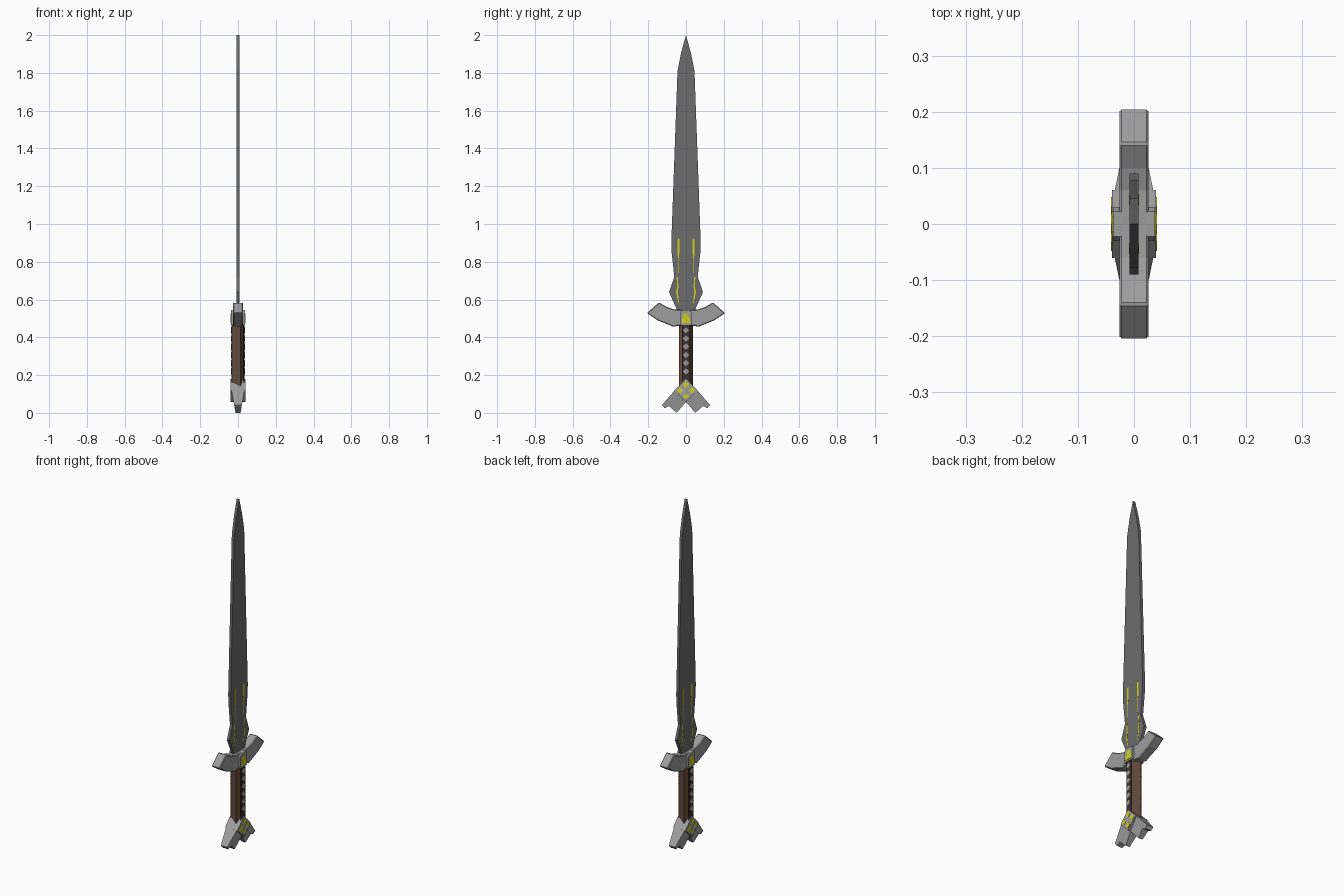
import bpy
import bmesh
import math

cube = bpy.data.objects.get("Cube")
if cube:
    bpy.data.objects.remove(cube, do_unlink=True)


def material(name, rgb, rough=0.6):
    m = bpy.data.materials.new(name)
    m.use_nodes = True
    m.diffuse_color = (*rgb, 1)
    bsdf = m.node_tree.nodes["Principled BSDF"]
    bsdf.inputs["Base Color"].default_value = (*rgb, 1)
    bsdf.inputs["Roughness"].default_value = rough
    return m


STEEL = material("dark steel", (0.15, 0.15, 0.15))
SILVER = material("silver grey", (0.34, 0.34, 0.34))
LEATHER = material("brown leather", (0.13, 0.07, 0.045))
STRAP = material("dark leather", (0.045, 0.03, 0.025))
GOLD = material("yellow inlay", (0.65, 0.65, 0.01))


def symmetric(half):
    """Close a half outline (y >= 0) with its mirror image."""
    return half + [(-y, z) for y, z in reversed(half) if y > 0]


def flip(outline):
    return [(-y, z) for y, z in outline]


def diamond(y, z, r):
    return [(y + r, z), (y, z + r), (y - r, z), (y, z - r)]


def add_prism(bm, outline, near, far):
    """Extrude a (y, z) outline along x; near and far give x from (y, z)."""
    a = [bm.verts.new((near(y, z), y, z)) for y, z in outline]
    b = [bm.verts.new((far(y, z), y, z)) for y, z in outline]
    bm.faces.new(a)
    bm.faces.new(b[::-1])
    for i in range(len(a)):
        j = (i + 1) % len(a)
        bm.faces.new((a[i], b[i], b[j], a[j]))


def finish(name, bm, mat):
    bmesh.ops.recalc_face_normals(bm, faces=bm.faces)
    mesh = bpy.data.meshes.new(name)
    bm.to_mesh(mesh)
    bm.free()
    mesh.materials.append(mat)
    obj = bpy.data.objects.new(name, mesh)
    bpy.context.collection.objects.link(obj)
    return obj


def solid(name, outlines, half, mat):
    """Part centred on x = 0; half is a number or a function of (y, z)."""
    h = half if callable(half) else (lambda y, z: half)
    bm = bmesh.new()
    for o in outlines:
        add_prism(bm, o, lambda y, z: -h(y, z), h)
    return finish(name, bm, mat)


def plates(name, outlines, inner, outer, mat):
    """Thin matching plates on both broad sides."""
    bm = bmesh.new()
    for o in outlines:
        for s in (-1, 1):
            add_prism(bm, o, lambda y, z: s * inner, lambda y, z: s * outer)
    return finish(name, bm, mat)


# Blade with leaf-shaped shoulders
solid("blade", [symmetric([
    (0, 2), (0.025, 1.91), (0.045, 1.81), (0.078, 0.9), (0.076, 0.85),
    (0.062, 0.72), (0.09, 0.64), (0.05, 0.55), (0.045, 0.5), (0, 0.5)])],
    0.008, STEEL)

# Engraved lines at the blade base
upper = [(0.034, 0.92), (0.04, 0.925), (0.046, 0.915), (0.046, 0.84),
         (0.041, 0.82), (0.041, 0.74), (0.037, 0.74), (0.037, 0.84), (0.034, 0.85)]
lower = [(0.044, 0.72), (0.05, 0.72), (0.046, 0.67), (0.053, 0.64),
         (0.04, 0.58), (0.036, 0.58), (0.044, 0.64), (0.04, 0.67)]
plates("blade_inlay", [f(o) for o in (upper, lower) for f in (list, flip)],
       0.006, 0.009, GOLD)

# Curved cross guard
guard = solid("cross_guard", [symmetric([
    (0, 0.545), (0.06, 0.547), (0.1, 0.56), (0.143, 0.585), (0.207, 0.528),
    (0.15, 0.49), (0.095, 0.468), (0.065, 0.455), (0.05, 0.46), (0, 0.46)])],
    0.026, SILVER)
bevel = guard.modifiers.new("edge bevel", "BEVEL")
bevel.width = 0.004
bevel.limit_method = "ANGLE"
bevel.angle_limit = math.radians(40)

# Collar in the middle of the guard, with its inlay
solid("guard_collar", [symmetric([
    (0, 0.545), (0.022, 0.545), (0.03, 0.53), (0.03, 0.465), (0, 0.465)])],
    0.037, SILVER)
plates("collar_inlay", [symmetric([
    (0, 0.527), (0.013, 0.527), (0.013, 0.505), (0.022, 0.5),
    (0.022, 0.475), (0, 0.475)])], 0.035, 0.039, GOLD)

# Eight-sided grip
bm = bmesh.new()
bmesh.ops.create_cone(bm, cap_ends=True, segments=8, radius1=1, radius2=1, depth=1)
flat = math.cos(math.pi / 8)
for v in bm.verts:
    ang = math.atan2(v.co.y, v.co.x)
    k = math.radians(round((math.degrees(ang) - 22.5) / 45) * 45 + 22.5)
    v.co.x = math.cos(k) / flat * 0.032
    v.co.y = math.sin(k) / flat * 0.038
    v.co.z = 0.305 + v.co.z * 0.33
finish("grip", bm, LEATHER)

# Dark strap and row of studs on each broad side
plates("grip_strap", [[(0.02, 0.14), (0.02, 0.465), (-0.02, 0.465), (-0.02, 0.14)]],
       0.029, 0.034, STRAP)
plates("grip_studs", [diamond(0, 0.22 + 0.0435 * i, 0.017) for i in range(6)],
       0.032, 0.038, SILVER)

# Diamond pommel with four inlays
solid("pommel", [diamond(0, 0.119, 0.061)], 0.039, SILVER)
plates("pommel_inlay", [diamond(0.031 * y, 0.119 + 0.031 * z, 0.017)
                        for y, z in ((1, 0), (-1, 0), (0, 1), (0, -1))],
       0.037, 0.041, GOLD)

# Splayed, notched pommel prongs that thin towards the tip
prong = [(0.06, 0.119), (0.127, 0.042), (0.114, 0.025), (0.09, 0.036),
         (0.083, 0.03), (0.05, 0), (0, 0.058), (0, 0.119)]
solid("pommel_prongs", [prong, flip(prong)], lambda y, z: 0.013 + 0.18 * z, SILVER)
